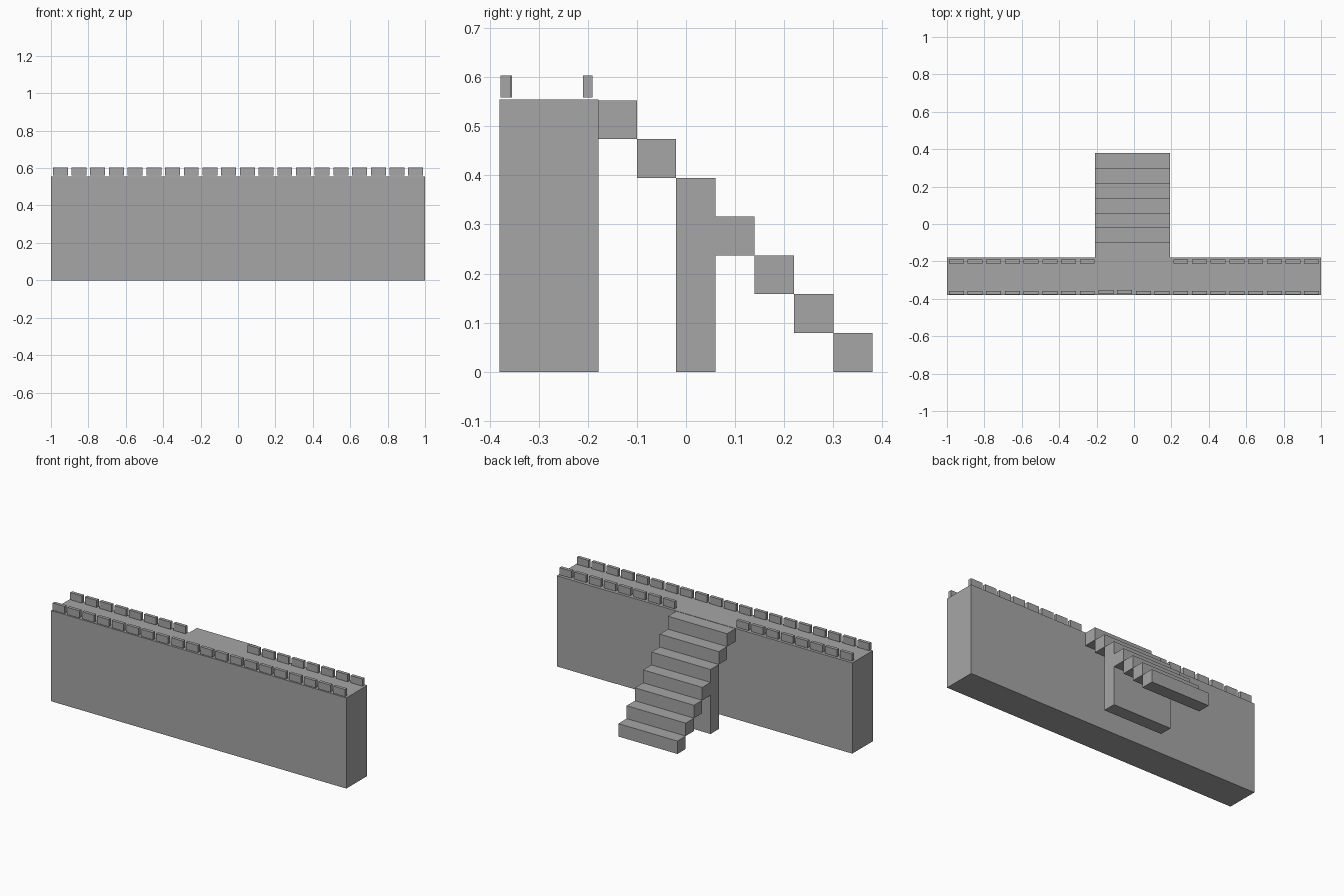
import bpy

cube = bpy.data.objects.get("Cube")
if cube:
    bpy.data.objects.remove(cube, do_unlink=True)

# Single stone colour
stone = bpy.data.materials.new("grey stone")
stone.use_nodes = True
colour = (0.38, 0.38, 0.38, 1)
stone.diffuse_color = colour
stone.node_tree.nodes["Principled BSDF"].inputs["Base Color"].default_value = colour


def box(name, x, y, z):
    """Axis-aligned box from (min, max) ranges."""
    ranges = (x, y, z)
    bpy.ops.mesh.primitive_cube_add(size=1)
    obj = bpy.context.object
    obj.name = name
    for v in obj.data.vertices:
        v.co = [r[0] if c < 0 else r[1] for c, r in zip(v.co, ranges)]
    obj.data.materials.append(stone)
    return obj


FRONT, BACK, TOP = -0.38, -0.18, 0.555

# Long wall, with the left end section standing slightly proud at the back
box("wall", (-1, 0.6), (FRONT, BACK), (0, TOP))
box("wall_end_section", (0.6, 1), (FRONT, BACK + 0.002), (0, TOP))

# Battlements: full row at the front, gap for the stairs at the back
for i in range(20):
    x = -0.99 + 0.1 * i
    span = (x, x + 0.08)
    shift = 0.004 if i in (8, 9) else 0
    box("front_merlon", span, (-0.378 + shift, -0.358 + shift), (0.559, 0.603))
    if not 8 <= i <= 11:
        box("back_merlon", span, (-0.21, -0.19), (0.559, 0.603))

# Stairs: seven blocks, the fifth one reaching down as a support
STEPS, DEPTH, RISE = 7, 0.08, 0.079
for i in range(STEPS):
    y = 0.38 - DEPTH * i
    bottom = 0 if i == 4 else RISE * i
    name = "stair_support" if i == 4 else "stair_step"
    box(name, (-0.208, 0.192), (y - DEPTH, y), (bottom, RISE * (i + 1)))
